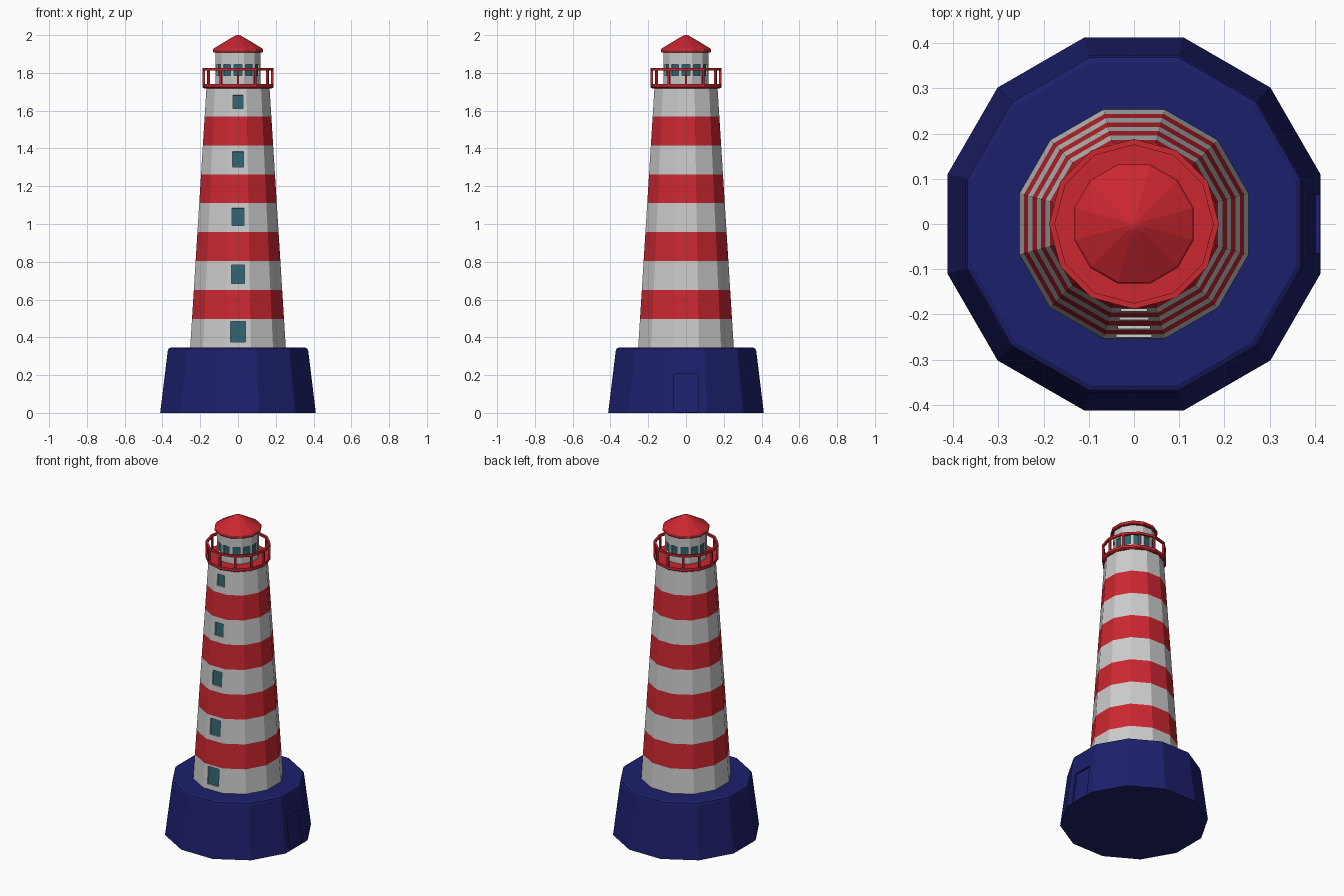
import bpy, bmesh
from math import cos, sin, pi
from mathutils import Vector, Matrix

if "Cube" in bpy.data.objects:
    bpy.data.objects.remove(bpy.data.objects["Cube"])

N = 12
COS = cos(pi / N)


def material(name, rgb):
    m = bpy.data.materials.new(name)
    m.diffuse_color = (*rgb, 1)
    m.use_nodes = True
    m.node_tree.nodes["Principled BSDF"].inputs["Base Color"].default_value = m.diffuse_color
    return m


RED = material("red paint", (0.60, 0.02, 0.03))
WHITE = material("white paint", (0.62, 0.62, 0.61))
BLUE = material("navy paint", (0.012, 0.014, 0.15))
GLASS = material("teal glass", (0.03, 0.13, 0.17))


def lathe(profile, flat_front=True, closed=False, band_mat=None):
    """Twelve-sided solid from (radius, z) points; flat_front radii are face distances."""
    bm = bmesh.new()
    off, k = (0.5, 1 / COS) if flat_front else (0, 1)
    rings = [[bm.verts.new((r * k * cos((i + off) * 2 * pi / N),
                            r * k * sin((i + off) * 2 * pi / N), z)) for i in range(N)]
             for r, z in profile]
    pairs = list(zip(rings, rings[1:]))
    if closed:
        pairs.append((rings[-1], rings[0]))
    for b, (lo, hi) in enumerate(pairs):
        for i in range(N):
            j = (i + 1) % N
            f = bm.faces.new((lo[i], lo[j], hi[j], hi[i]))
            f.material_index = band_mat(b) if band_mat else 0
    if not closed:
        bm.faces.new(rings[0][::-1])
        bm.faces.new(rings[-1])
    bm.normal_update()
    return bm


def recess(bm, face, half_w, z0, z1, depth, mat):
    """Sink an upright rectangular opening into a wall face."""
    n, c = face.normal.copy(), face.calc_center_median()
    t = Vector((0, 0, 1)).cross(n).normalized()
    u = n.cross(t)
    bmesh.ops.inset_individual(bm, faces=[face], thickness=0.005)
    for v in face.verts:
        d = v.co - c
        z = z1 if d.dot(u) > 0 else z0
        side = half_w if d.dot(t) > 0 else -half_w
        v.co = c + t * side + u * ((z - c.z) / u.z)
    pane = bmesh.ops.extrude_discrete_faces(bm, faces=[face])["faces"][0]
    bmesh.ops.translate(bm, verts=pane.verts[:], vec=-n * depth)
    pane.material_index = mat


def facing(bm, direction, z0, z1):
    """Wall face pointing a given way whose centre lies between two heights."""
    return max((f for f in bm.faces if z0 < f.calc_center_median().z < z1),
               key=lambda f: f.normal.dot(direction))


def finish(name, bm, *mats):
    me = bpy.data.meshes.new(name)
    bmesh.ops.recalc_face_normals(bm, faces=bm.faces[:])
    bm.to_mesh(me)
    bm.free()
    for m in mats:
        me.materials.append(m)
    ob = bpy.data.objects.new(name, me)
    bpy.context.collection.objects.link(ob)


# Plinth with a door on the right side
bm = lathe([(0.412, 0), (0.372, 0.328), (0.368, 0.339), (0.357, 0.345)])
recess(bm, facing(bm, Vector((1, 0, 0)), 0.1, 0.25), 0.064, 0.006, 0.206, 0.01, 0)
finish("plinth", bm, BLUE)

# Striped tower with a window in each white band at the front
Z0, Z1, BANDS = 0.345, 1.722, 9
STEP = (Z1 - Z0) / BANDS
bm = lathe([(0.253 - 0.086 * i / BANDS, Z0 + STEP * i) for i in range(BANDS + 1)],
           band_mat=lambda b: b % 2)
for k in range(5):
    mid = Z0 + STEP * (2 * k + 0.5)
    zc = 0.43 + 0.304 * k
    recess(bm, facing(bm, Vector((0, -1, 0)), mid - 0.03, mid + 0.03),
           0.0385 - 0.0033 * k, zc - 0.055 + 0.0048 * k, zc + 0.055 - 0.0048 * k, 0.01, 2)
finish("tower", bm, WHITE, RED, GLASS)

# Gallery deck and hand rail
finish("gallery_deck", lathe([(0.18, 1.718), (0.188, 1.724), (0.188, 1.741)], False), RED)
finish("gallery_rail", lathe([(0.175, 1.812), (0.188, 1.812), (0.188, 1.826), (0.175, 1.826)],
                             False, True), RED)

# Railing posts
bm = bmesh.new()
for i in range(N):
    place = (Matrix.Rotation(i * 2 * pi / N, 4, 'Z') @ Matrix.Translation((0.181, 0, 1.776))
             @ Matrix.Diagonal((0.012, 0.012, 0.076, 1)))
    bmesh.ops.create_cube(bm, size=1, matrix=place)
finish("gallery_posts", bm, RED)

# Lantern room with a window on every side
bm = lathe([(0.118, 1.735), (0.118, 1.77), (0.118, 1.86), (0.118, 1.915)])
for f in [f for f in bm.faces if 1.8 < f.calc_center_median().z < 1.83]:
    recess(bm, f, 0.021, 1.785, 1.845, 0.008, 1)
finish("lantern_room", bm, WHITE, GLASS)

# Roof
finish("roof", lathe([(0.128, 1.907), (0.132, 1.911), (0.132, 1.924), (0.128, 1.93),
                      (0.024, 1.992), (0.012, 1.998), (0.004, 2.0)]), RED)
